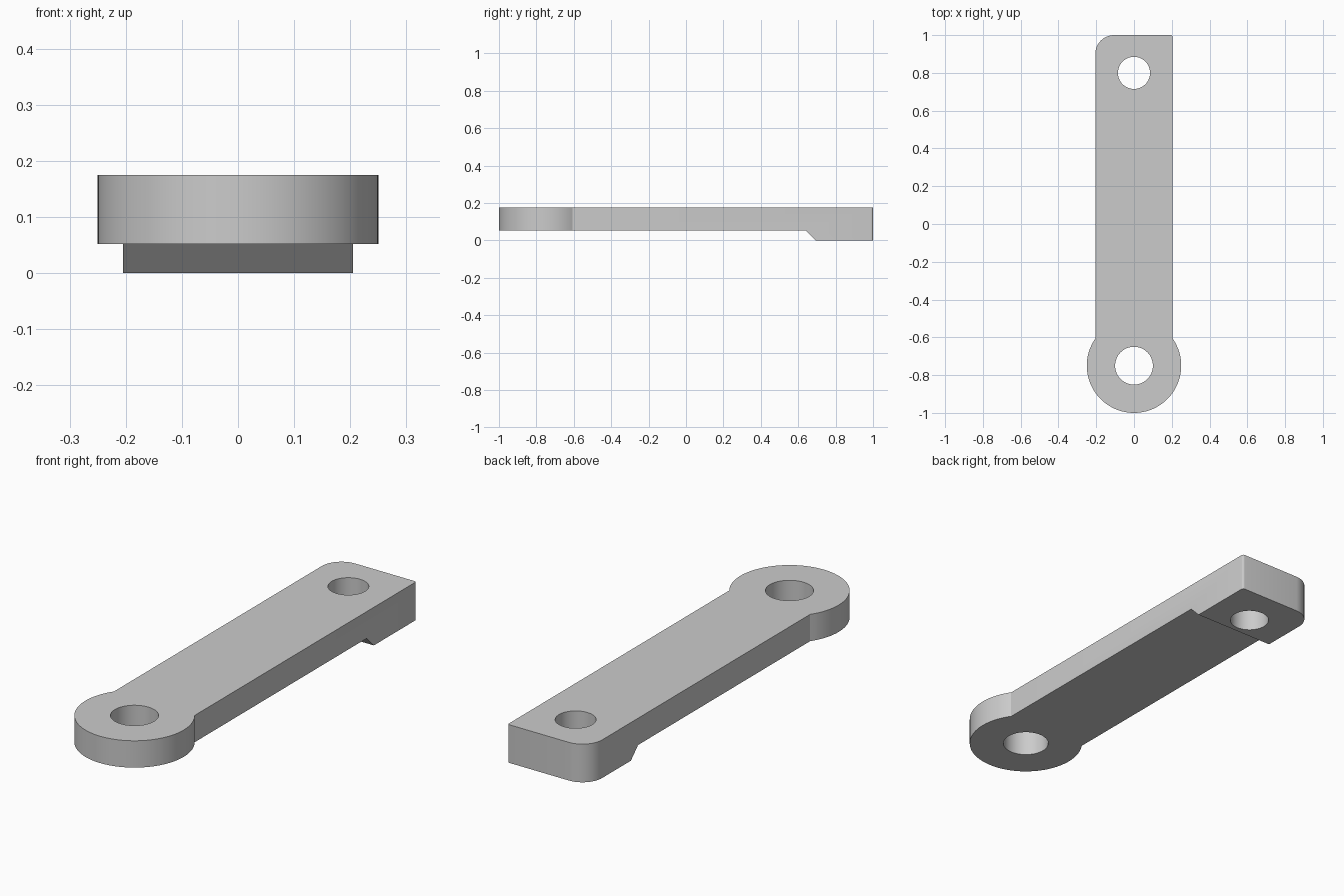
import bpy
import bmesh
from math import radians, sin, cos, asin, pi
from mathutils import Vector

HALF_W, TOP, UNDERSIDE = 0.205, 0.175, 0.052
EYE_Y, EYE_R = -0.75, 0.25

if "Cube" in bpy.data.objects:
    bpy.data.objects.remove(bpy.data.objects["Cube"], do_unlink=True)

grey = bpy.data.materials.new("light_grey")
grey.use_nodes = True
grey.diffuse_color = (0.6, 0.6, 0.6, 1)
grey.node_tree.nodes["Principled BSDF"].inputs["Base Color"].default_value = (0.6, 0.6, 0.6, 1)


def arc(cx, cy, r, start, end, steps):
    """Points along a circular arc, angles in radians."""
    angles = [start + (end - start) * i / steps for i in range(steps + 1)]
    return [(cx + r * cos(a), cy + r * sin(a)) for a in angles]


def prism(name, points, direction):
    """Extrude a closed outline of 3D points into a solid."""
    bm = bmesh.new()
    face = bm.faces.new([bm.verts.new(p) for p in points])
    extruded = bmesh.ops.extrude_face_region(bm, geom=[face])["geom"]
    moved = [v for v in extruded if isinstance(v, bmesh.types.BMVert)]
    bmesh.ops.translate(bm, verts=moved, vec=Vector(direction))
    bmesh.ops.recalc_face_normals(bm, faces=bm.faces)
    mesh = bpy.data.meshes.new(name)
    bm.to_mesh(mesh)
    bm.free()
    mesh.materials.append(grey)
    obj = bpy.data.objects.new(name, mesh)
    bpy.context.collection.objects.link(obj)
    return obj


# Plan outline: round eye at the front, one large and one tiny rear corner
join = asin(HALF_W / EYE_R)
outline = arc(0, EYE_Y, EYE_R, pi / 2 + join, 2.5 * pi - join, 72)
for side, r, start, steps in ((1, 0.01, 0, 4), (-1, 0.1, pi / 2, 16)):
    outline += arc(side * (HALF_W - r), 1 - r, r, start, start + pi / 2, steps)
arm = prism("link_arm", [(x, y, 0) for x, y in outline], (0, 0, TOP))

# Cutters: relief under the arm with a sloped end, and two bolt holes
relief = [(-1.2, -0.05), (0.742, -0.05), (0.64, UNDERSIDE), (-1.2, UNDERSIDE)]
cutters = [prism("underside_relief", [(-0.4, y, z) for y, z in relief], (0.8, 0, 0))]
for name, y, r in (("front_hole", EYE_Y, 0.1), ("rear_hole", 0.8, 0.085)):
    ring = arc(0, y, r, 0, 2 * pi, 64)[:-1]
    cutters.append(prism(name, [(px, py, -0.1) for px, py in ring], (0, 0, 0.4)))

bpy.ops.object.select_all(action="DESELECT")
bpy.context.view_layer.objects.active = arm
arm.select_set(True)
for cutter in cutters:
    cutter.hide_render = True
    cut = arm.modifiers.new(cutter.name, "BOOLEAN")
    cut.operation = "DIFFERENCE"
    cut.solver = "EXACT"
    cut.object = cutter
    bpy.ops.object.modifier_apply(modifier=cut.name)
    bpy.data.objects.remove(cutter, do_unlink=True)

bpy.ops.object.shade_smooth_by_angle(angle=radians(30))
